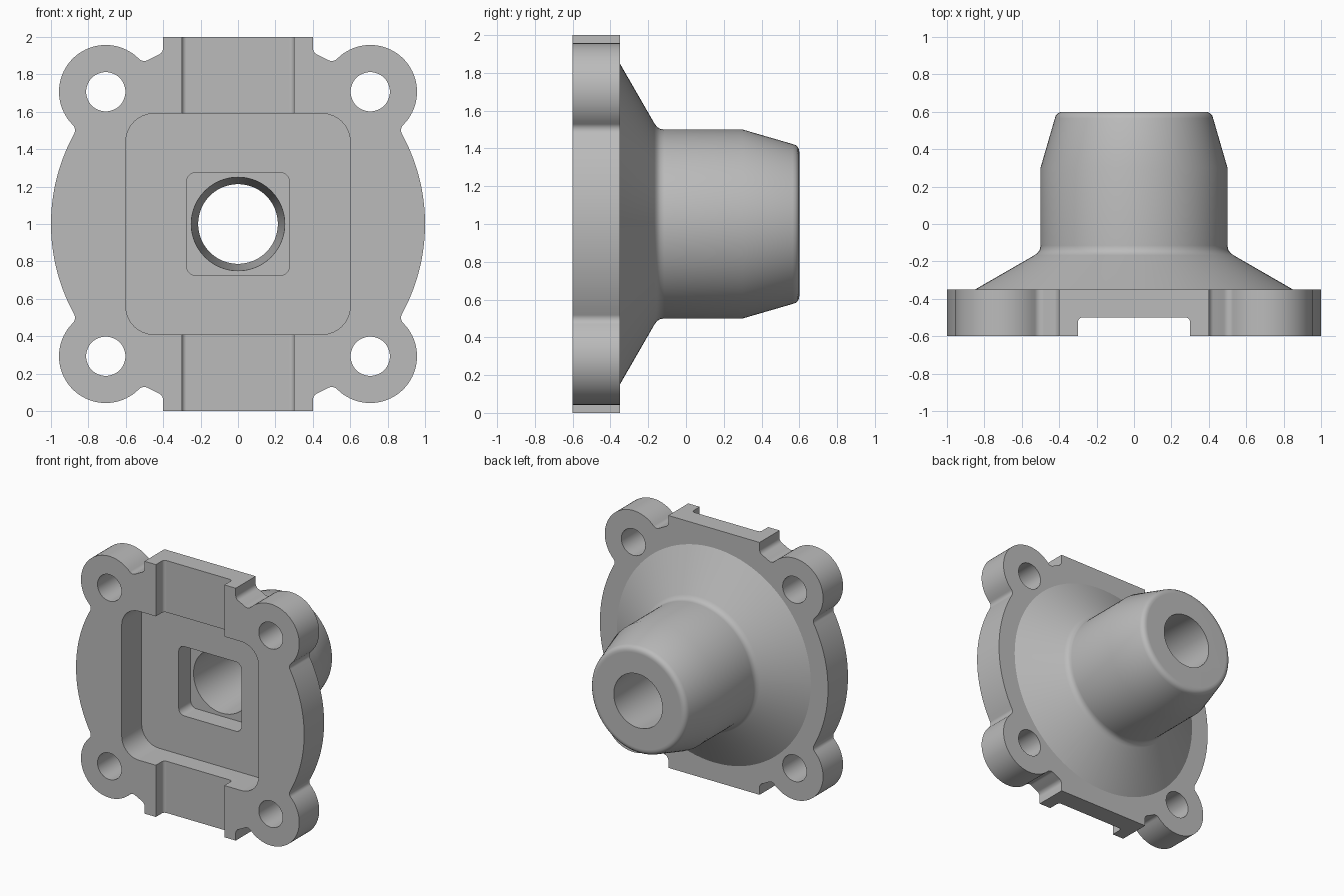
import bpy, bmesh
from math import sin, cos, radians, degrees, atan2, acos, sqrt, pi
from mathutils import Vector

if "Cube" in bpy.data.objects:
    bpy.data.objects.remove(bpy.data.objects["Cube"])

MID = 1.0                      # height of the main axis
FRONT, BACK = -0.6, -0.35      # flange faces

grey = bpy.data.materials.new("cast grey")
grey.use_nodes = True
grey.diffuse_color = (0.5, 0.5, 0.5, 1)
grey.node_tree.nodes["Principled BSDF"].inputs["Base Color"].default_value = (0.5, 0.5, 0.5, 1)


def arc(cx, cy, r, a0, a1, n):
    return [(cx + r * cos(radians(a0 + (a1 - a0) * i / n)),
             cy + r * sin(radians(a0 + (a1 - a0) * i / n))) for i in range(n + 1)]


def dedupe(pts):
    return [p for i, p in enumerate(pts) if (Vector(p) - Vector(pts[i - 1])).length > 1e-4]


def rounded_rect(x0, x1, y0, y1, r):
    corners = [(x1 - r, y1 - r, 0), (x0 + r, y1 - r, 90), (x0 + r, y0 + r, 180), (x1 - r, y0 + r, 270)]
    return [p for cx, cy, a in corners for p in arc(cx, cy, r, a, a + 90, 8)]


def make(name, bm):
    bmesh.ops.recalc_face_normals(bm, faces=bm.faces)
    mesh = bpy.data.meshes.new(name)
    bm.to_mesh(mesh)
    bm.free()
    mesh.materials.append(grey)
    ob = bpy.data.objects.new(name, mesh)
    bpy.context.collection.objects.link(ob)
    return ob


def prism(name, pts, a, b, place):
    """Extrude a 2D outline from a to b; place maps (u, v, depth) to xyz."""
    bm = bmesh.new()
    low = [bm.verts.new(place(u, v, a)) for u, v in pts]
    high = [bm.verts.new(place(u, v, b)) for u, v in pts]
    bm.faces.new(low)
    bm.faces.new(high)
    for i in range(len(pts)):
        bm.faces.new((low[i - 1], low[i], high[i], high[i - 1]))
    return make(name, bm)


def along_y(u, v, d):
    return (u, d, MID + v)


def along_z(u, v, d):
    return (u, v, d)


def lathe(name, profile, steps=96):
    """Revolve (radius, y) points about the main axis, with flat end caps."""
    bm = bmesh.new()
    rings = [[bm.verts.new((r * cos(2 * pi * k / steps), y, MID + r * sin(2 * pi * k / steps)))
              for k in range(steps)] for r, y in profile]
    for a, b in zip(rings, rings[1:]):
        for k in range(steps):
            bm.faces.new((a[k - 1], a[k], b[k], b[k - 1]))
    bm.faces.new(rings[0])
    bm.faces.new(rings[-1])
    return make(name, bm)


def combine(target, tool, operation):
    mod = target.modifiers.new(operation, "BOOLEAN")
    mod.operation, mod.object, mod.solver = operation, tool, "EXACT"
    bpy.context.view_layer.objects.active = target
    bpy.ops.object.modifier_apply(modifier=mod.name)
    bpy.data.objects.remove(tool)


# Flange outline: disc, four bolt lobes, top and bottom tabs, all filleted
F, LOBE, TAB = 0.04, 0.25, 0.4
D = sqrt(0.5)
neck = 45 - degrees(acos(((1 + F) ** 2 + 1 - (LOBE + F) ** 2) / (2 * (1 + F))))
nx, nz = (1 + F) * cos(radians(neck)), (1 + F) * sin(radians(neck))
turn = degrees(atan2(D - nz, D - nx))
tx = TAB + F
tz = sqrt((1 + F) ** 2 - tx ** 2)
tab_angle = degrees(atan2(tz, tx))
quarter = arc(0, 0, 1, 0, neck, 14)
quarter += arc(nx, nz, F, neck + 180, turn, 8)
quarter += arc(D, D, LOBE, turn - 180, 270 - turn, 36)
quarter += arc(nz, nx, F, 90 - turn, -90 - neck, 8)
quarter += arc(0, 0, 1, 90 - neck, tab_angle, 4)
quarter += arc(tx, tz, F, tab_angle + 180, 180, 8)
quarter.append((TAB, 1))
half = quarter + [(-x, z) for x, z in reversed(quarter)]
outline = dedupe(half[:-1] + [(-x, -z) for x, z in half[:-1]])
body = prism("flanged_spigot", outline, FRONT, BACK, along_y)

# Conical shoulder and tapered spigot
spigot = lathe("spigot", [
    (0.902, -0.38), (0.532, -0.167), (0.514, -0.153), (0.504, -0.137), (0.5, -0.115),
    (0.5, 0.3), (0.423, 0.565), (0.418, 0.58), (0.407, 0.592), (0.392, 0.599), (0.375, 0.6)])
combine(body, spigot, "UNION")

# Square pocket, inner square recess and vertical slot
pocket = prism("pocket_cutter", dedupe(rounded_rect(-0.6, 0.6, -0.59, 0.59, 0.15)), -0.8, BACK, along_y)
recess = prism("recess_cutter", dedupe(rounded_rect(-0.275, 0.275, -0.275, 0.275, 0.05)), -0.8, -0.2, along_y)
slot = prism("slot_cutter", dedupe(rounded_rect(-0.3, 0.3, -0.8, -0.5, 0.025)), -0.2, 2.2, along_z)
# Tapered through bore
bore = lathe("bore_cutter", [(0.25, -0.3), (0.25, -0.2), (0.213, 0.6), (0.213, 0.7)])
for cutter in (pocket, recess, slot, bore):
    combine(body, cutter, "DIFFERENCE")

# Bolt holes
for sx in (-1, 1):
    for sz in (-1, 1):
        circle = arc(sx * D, sz * D, 0.105, 0, 360, 48)[:-1]
        combine(body, prism("bolt_hole_cutter", circle, -0.8, 0, along_y), "DIFFERENCE")

# Smooth shading with sharp edges kept
bpy.ops.object.select_all(action="DESELECT")
body.select_set(True)
bpy.context.view_layer.objects.active = body
bpy.ops.object.shade_smooth_by_angle(angle=radians(25))
weighted = body.modifiers.new("even_shading", "WEIGHTED_NORMAL")
weighted.keep_sharp = True
